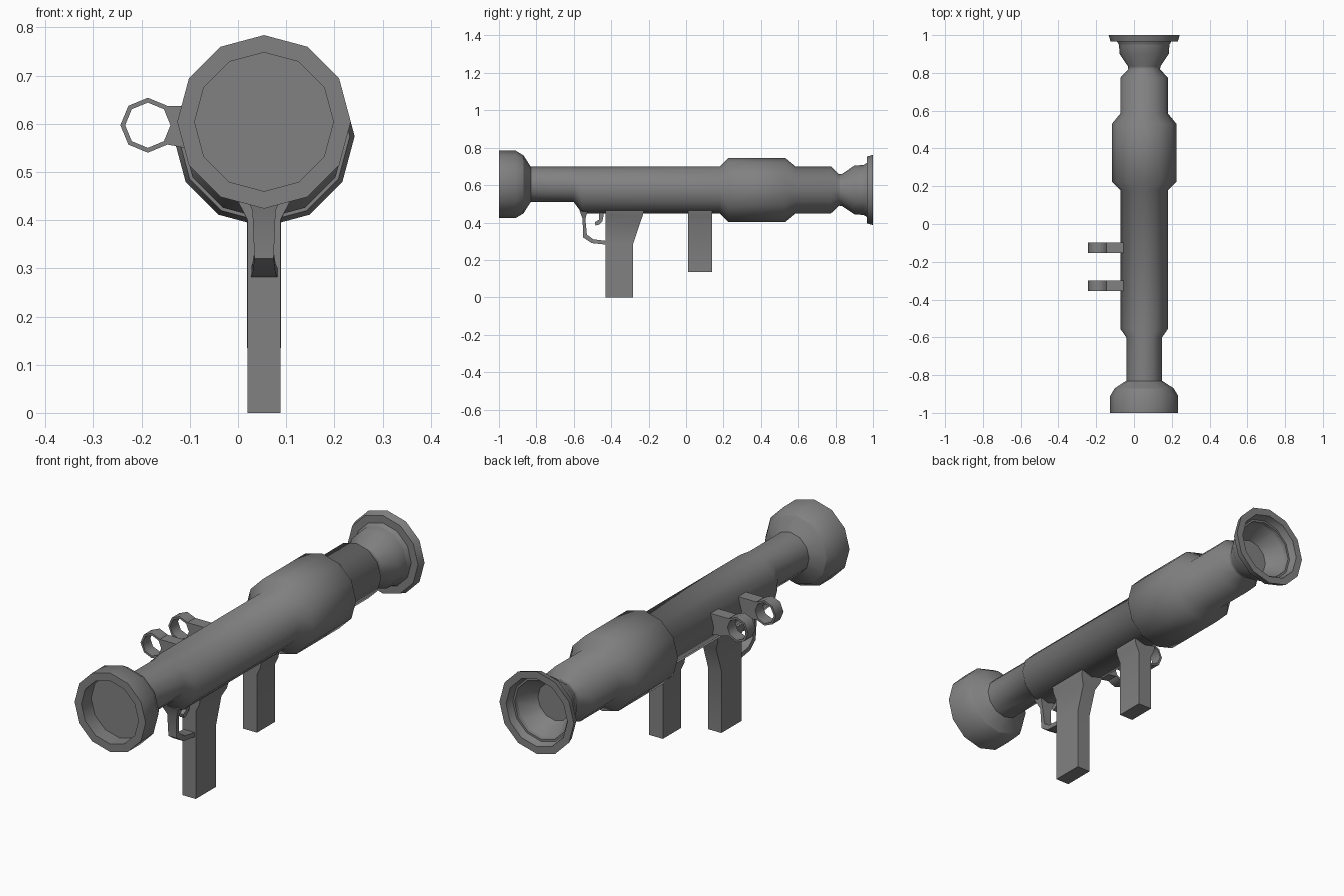
import bpy, bmesh, math

if "Cube" in bpy.data.objects:
    bpy.data.objects.remove(bpy.data.objects["Cube"])

CX = 0.054  # tube axis in x
N = 12      # sides of the tube

dark = bpy.data.materials.new("dark_grey")
dark.diffuse_color = (0.22, 0.22, 0.22, 1.0)
dark.use_nodes = True
dark.node_tree.nodes["Principled BSDF"].inputs["Base Color"].default_value = dark.diffuse_color


def finish(name, bm):
    bmesh.ops.recalc_face_normals(bm, faces=bm.faces)
    me = bpy.data.meshes.new(name)
    bm.to_mesh(me)
    bm.free()
    me.materials.append(dark)
    ob = bpy.data.objects.new(name, me)
    bpy.context.collection.objects.link(ob)
    bpy.ops.object.select_all(action='DESELECT')
    bpy.context.view_layer.objects.active = ob
    ob.select_set(True)
    bpy.ops.object.shade_smooth_by_angle(angle=math.radians(50))
    return ob


def loft(name, loops):
    """Skin a row of equal-length point loops and cap both ends."""
    bm = bmesh.new()
    rings = [[bm.verts.new(p) for p in lp] for lp in loops]
    n = len(rings[0])
    for a, b in zip(rings, rings[1:]):
        for i in range(n):
            j = (i + 1) % n
            bm.faces.new((a[i], a[j], b[j], b[i]))
    bm.faces.new(rings[0])
    bm.faces.new(rings[-1])
    return finish(name, bm)


def ring(y, r, cz):
    return [(CX + r * math.sin(2 * math.pi * i / N), y,
             cz + r * math.cos(2 * math.pi * i / N)) for i in range(N)]


def rect(z, hx, y0, y1):
    return [(CX - hx, y0, z), (CX + hx, y0, z), (CX + hx, y1, z), (CX - hx, y1, z)]


def strip(name, outer, inner, widths):
    """Bent bar in the yz plane; widths gives the half width at each point."""
    return loft(name, [[(CX - w, *o), (CX + w, *o), (CX + w, *i), (CX - w, *i)]
                       for o, i, w in zip(outer, inner, widths)])


# launch tube: rear cup, thin tail, main tube, thick sleeve, neck, flared muzzle
R, M = 0.604, 0.574
profile = [
    (-0.93, 0.144, R), (-1.0, 0.144, R), (-1.0, 0.18, R), (-0.91, 0.18, R),
    (-0.87, 0.156, R), (-0.83, 0.095, R), (-0.60, 0.095, R),
    (-0.555, 0.126, M), (0.18, 0.126, M), (0.225, 0.171, M), (0.53, 0.171, M),
    (0.585, 0.126, M), (0.775, 0.126, M), (0.818, 0.084, M), (0.835, 0.086, M),
    (0.90, 0.13, M), (0.967, 0.135, M), (0.967, 0.178, M), (1.0, 0.188, M),
    (1.0, 0.155, M), (0.975, 0.149, M), (0.87, 0.085, M)]
tube = loft("launch_tube", [ring(*p) for p in profile])
# crisp edge on the front rim of the rear cup
for e in tube.data.edges:
    if all(abs(tube.data.vertices[v].co.y + 0.87) < 1e-4 for v in e.vertices):
        e.use_edge_sharp = True

# pistol grip and fore grip, flared where they meet the tube
loft("pistol_grip", [rect(0.0, 0.034, -0.43, -0.283), rect(0.285, 0.034, -0.43, -0.283),
                     rect(0.40, 0.034, -0.43, -0.245), rect(0.435, 0.052, -0.43, -0.232),
                     rect(0.48, 0.06, -0.43, -0.22)])
loft("fore_grip", [rect(0.135, 0.035, 0.01, 0.14), rect(0.40, 0.035, 0.01, 0.14),
                   rect(0.435, 0.052, 0.01, 0.14), rect(0.48, 0.06, 0.01, 0.14)])

# trigger guard and trigger
strip("trigger_guard",
      [(-0.57, 0.465), (-0.553, 0.42), (-0.55, 0.32), (-0.505, 0.29), (-0.42, 0.281)],
      [(-0.525, 0.465), (-0.538, 0.42), (-0.53, 0.335), (-0.495, 0.31), (-0.42, 0.301)],
      [0.045, 0.024, 0.02, 0.024, 0.028])
strip("trigger",
      [(-0.465, 0.47), (-0.465, 0.415), (-0.488, 0.402), (-0.485, 0.388)],
      [(-0.435, 0.47), (-0.447, 0.405), (-0.465, 0.389), (-0.482, 0.384)],
      [0.012] * 4)

# two ring sights on side brackets
SX, SZ = -0.187, 0.597
for label, y in (("front_sight", -0.126), ("rear_sight", -0.326)):
    y0, y1 = y - 0.028, y + 0.028
    bm = bmesh.new()
    quads = []
    for k in range(8):
        a = k * math.pi / 4
        c, s = math.cos(a), math.sin(a)
        quads.append([bm.verts.new((SX + r * c, yy, SZ + r * s))
                      for r, yy in ((0.057, y0), (0.057, y1), (0.047, y1), (0.047, y0))])
    for k in range(8):
        a, b = quads[k], quads[(k + 1) % 8]
        for i in range(4):
            j = (i + 1) % 4
            bm.faces.new((a[i], a[j], b[j], b[i]))
    finish(label + "_ring", bm)
    arm = [(-0.147, 0.637), (-0.05, 0.637), (-0.05, 0.54),
           (-0.11, 0.55), (-0.147, 0.557), (-0.131, SZ)]
    loft(label + "_bracket", [[(x, yy, z) for x, z in arm] for yy in (y0, y1)])
